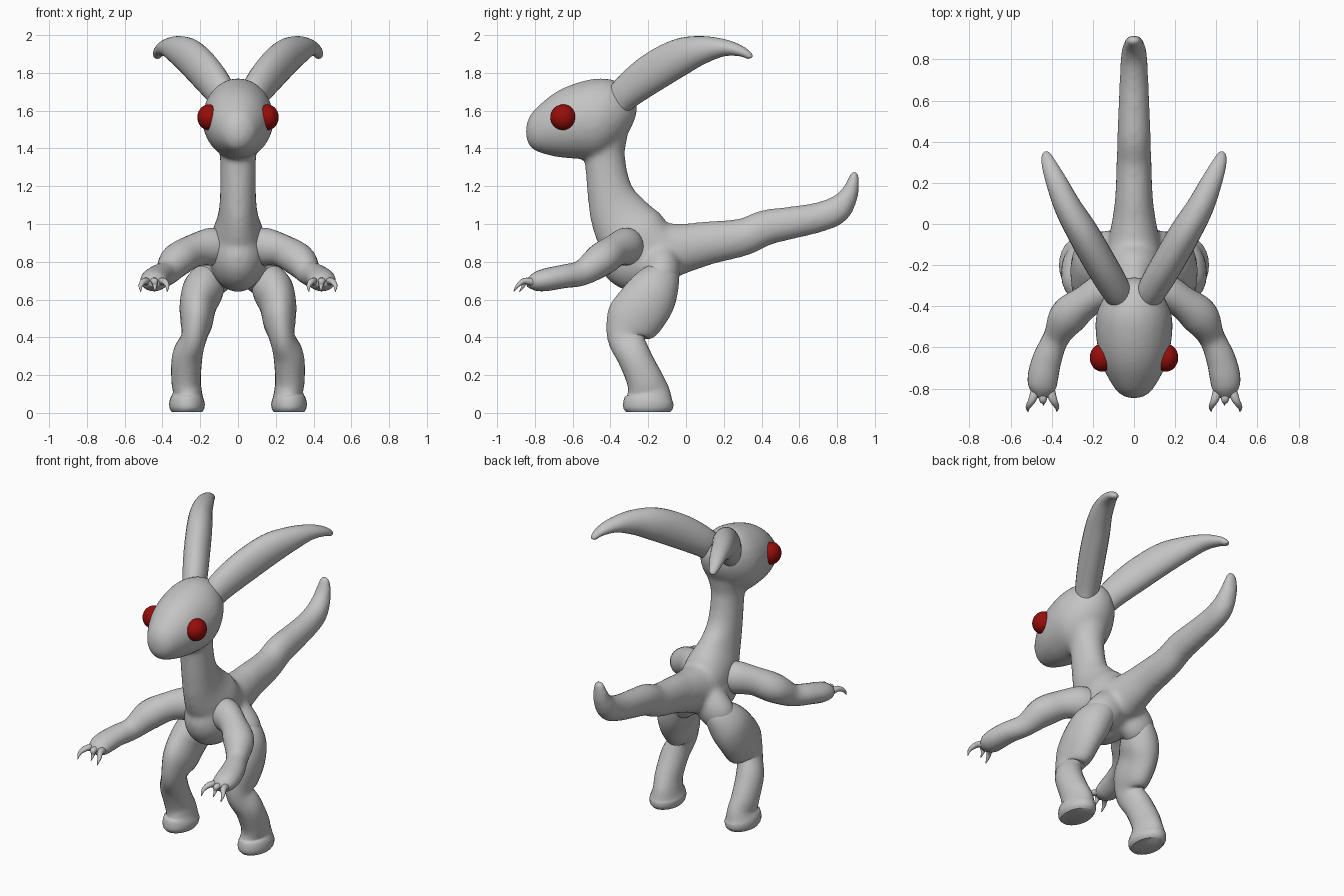
import bpy, bmesh, math
from mathutils import Vector, Matrix

cube = bpy.data.objects.get("Cube")
if cube:
    bpy.data.objects.remove(cube, do_unlink=True)


def material(name, colour):
    m = bpy.data.materials.new(name)
    m.use_nodes = True
    m.diffuse_color = (*colour, 1)
    m.node_tree.nodes["Principled BSDF"].inputs["Base Color"].default_value = (*colour, 1)
    return m


GREY = material("grey skin", (0.55, 0.55, 0.55))
RED = material("red eye", (0.31, 0.004, 0.003))


def smooth_path(keys, steps):
    """Catmull-Rom interpolation of (x, y, z, radius_a, radius_b) keys."""
    out = []
    last = len(keys) - 1
    for i in range(last):
        p0, p1, p2, p3 = (keys[max(0, min(last, i + k))] for k in (-1, 0, 1, 2))
        for s in range(steps):
            t = s / steps
            out.append([0.5 * (2 * b + (c - a) * t + (2 * a - 5 * b + 4 * c - d) * t * t
                               + (3 * b - a - 3 * c + d) * t ** 3)
                        for a, b, c, d in zip(p0, p1, p2, p3)])
    out.append(list(keys[-1]))
    return out


def loft(bm, keys, side, segments=24, steps=5, mirror=1, normal=None):
    """Skin elliptical rings along a path; radius_a lies along the side axis."""
    path = smooth_path(keys, steps)
    pts = [Vector(p[:3]) for p in path]
    rings = []
    for i, p in enumerate(path):
        tangent = pts[min(i + 1, len(pts) - 1)] - pts[max(i - 1, 0)]
        tangent = Vector(normal or tangent).normalized()
        a = Vector(side)
        a = (a - tangent * a.dot(tangent)).normalized()
        b = tangent.cross(a)
        ring = []
        for k in range(segments):
            ang = math.tau * k / segments
            v = pts[i] + a * (p[3] * math.cos(ang)) + b * (p[4] * math.sin(ang))
            ring.append(bm.verts.new((v.x * mirror, v.y, v.z)))
        rings.append(ring)
    for r, q in zip(rings, rings[1:]):
        for k in range(segments):
            n = (k + 1) % segments
            bm.faces.new((r[k], r[n], q[n], q[k]))
    bm.faces.new(rings[0][::-1])
    bm.faces.new(rings[-1])


def ellipsoid(bm, centre, radii):
    m = Matrix.Translation(centre) @ Matrix.Diagonal((*radii, 1))
    bmesh.ops.create_uvsphere(bm, u_segments=32, v_segments=20, radius=1, matrix=m)


def finish(name, bm, mat):
    bmesh.ops.recalc_face_normals(bm, faces=bm.faces)
    me = bpy.data.meshes.new(name)
    bm.to_mesh(me)
    bm.free()
    me.materials.append(mat)
    ob = bpy.data.objects.new(name, me)
    bpy.context.collection.objects.link(ob)
    bpy.ops.object.select_all(action="DESELECT")
    ob.select_set(True)
    bpy.context.view_layer.objects.active = ob
    bpy.ops.object.shade_smooth_by_angle(angle=math.radians(50))
    return ob


X, Y, Z = (1, 0, 0), (0, 1, 0), (0, 0, 1)

# Neck, back and tail in one sweep, blended with belly, hips and head
bm = bmesh.new()
loft(bm, [(0, -.425, 1.60, .13, .135), (0, -.425, 1.48, .12, .118), (0, -.43, 1.36, .097, .107),
          (0, -.405, 1.18, .095, .12), (0, -.355, 1.05, .105, .158), (0, -.27, .93, .14, .185),
          (0, -.14, .86, .135, .16), (0, 0, .875, .11, .13), (0, .12, .90, .093, .115),
          (0, .30, .93, .085, .10), (0, .42, .98, .082, .095), (0, .55, 1.005, .077, .087),
          (0, .70, 1.035, .07, .08), (0, .80, 1.075, .066, .075), (0, .86, 1.15, .056, .052),
          (0, .887, 1.23, .042, .032), (0, .89, 1.28, .026, .018)], X)
ellipsoid(bm, (0, -.25, .83), (.15, .215, .19))
for m in (1, -1):
    loft(bm, [(0, -.15, .84, .10, .11), (.08, -.13, .785, .10, .11),
              (.14, -.135, .715, .095, .11), (.175, -.17, .65, .06, .08)], Y, mirror=m)
loft(bm, [(0, -.848, 1.49, .015, .02), (0, -.835, 1.49, .055, .065), (0, -.80, 1.498, .095, .11),
          (0, -.70, 1.525, .15, .167), (0, -.587, 1.545, .18, .20), (0, -.46, 1.56, .187, .212),
          (0, -.36, 1.585, .15, .17), (0, -.29, 1.61, .09, .10),
          (0, -.26, 1.62, .03, .03)], X, normal=Y)
body = finish("body", bm, GREY)
remesh = body.modifiers.new("blend", "REMESH")
remesh.mode = "VOXEL"
remesh.voxel_size = 0.014
remesh.use_smooth_shade = True
soften = body.modifiers.new("soften", "SMOOTH")
soften.factor = 0.5
soften.iterations = 12

for word, m in (("left", 1), ("right", -1)):
    # Swept-back horn-like ear
    bm = bmesh.new()
    loft(bm, [(.07, -.36, 1.65, .062, .08), (.10, -.30, 1.71, .074, .092),
              (.17, -.18, 1.80, .078, .104), (.25, -.04, 1.88, .076, .10),
              (.32, .08, 1.92, .066, .076), (.375, .20, 1.933, .052, .046),
              (.413, .29, 1.915, .036, .028), (.427, .335, 1.89, .022, .018),
              (.429, .345, 1.88, .01, .008)], (1, -.5, 0), mirror=m)
    finish(word + "_ear", bm, GREY)

    # Eye
    bm = bmesh.new()
    ellipsoid(bm, (.155 * m, -.65, 1.565), (.06, .068, .068))
    finish(word + "_eye", bm, RED)

    # Arm from shoulder to paw
    bm = bmesh.new()
    loft(bm, [(.08, -.30, .88, .085, .085), (.14, -.32, .88, .10, .09),
              (.23, -.375, .86, .087, .08), (.32, -.45, .81, .088, .092),
              (.377, -.55, .742, .068, .064), (.42, -.65, .722, .062, .07),
              (.442, -.74, .705, .06, .074), (.444, -.80, .693, .048, .064),
              (.444, -.845, .685, .018, .025)], Z, mirror=m)
    finish(word + "_arm", bm, GREY)

    # Three curved claws, the middle one tucked under
    for n, (base, tip, reach) in enumerate(((.41, .375, 0), (.445, .44, .03), (.475, .515, 0))):
        bm = bmesh.new()
        loft(bm, [(base, -.80, .69, .024, .022), (base * .5 + tip * .5, -.855, .698, .019, .017),
                  (tip, -.89 + reach, .675, .012, .01), (tip, -.912 + reach, .642, .002, .002)],
             X, segments=10, mirror=m)
        finish(f"{word}_claw_{n + 1}", bm, GREY)

    # Leg with bent knee and flat-soled foot
    bm = bmesh.new()
    loft(bm, [(.10, -.11, .775, .05, .06), (.145, -.13, .72, .09, .10), (.185, -.17, .65, .108, .133),
              (.212, -.22, .57, .097, .146), (.22, -.285, .48, .085, .143),
              (.235, -.315, .395, .068, .10), (.268, -.275, .30, .08, .089),
              (.275, -.22, .18, .078, .096), (.268, -.20, .11, .077, .113),
              (.27, -.20, .06, .093, .131), (.27, -.20, .025, .092, .131),
              (.27, -.20, .004, .08, .115)], X, mirror=m)
    finish(word + "_leg", bm, GREY)
